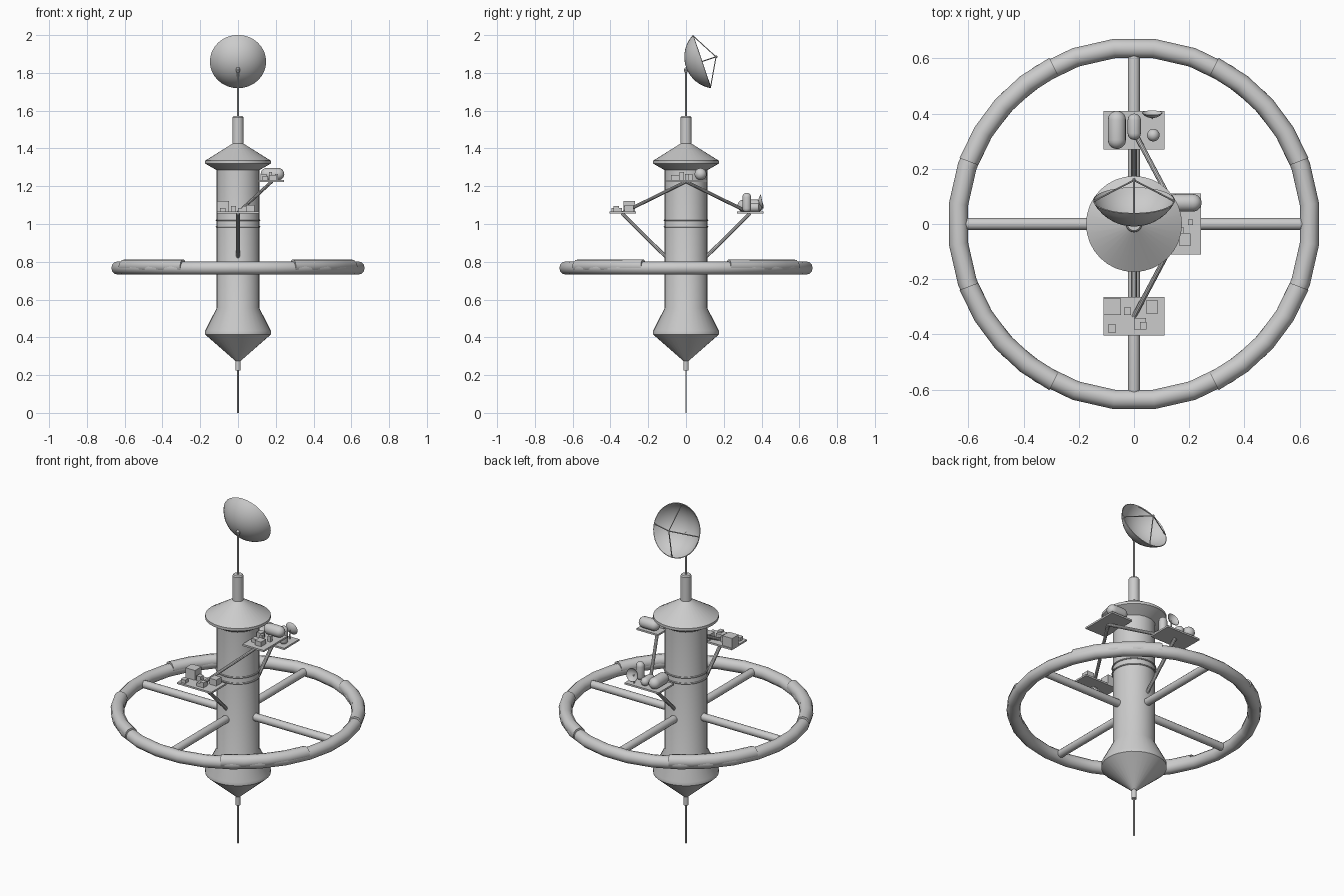
import bpy, bmesh, math
from mathutils import Matrix, Vector

if "Cube" in bpy.data.objects:
    bpy.data.objects.remove(bpy.data.objects["Cube"])


def finish(bm, name, mat=Matrix()):
    # Weld, orient, smooth with sharp creases kept, and link
    bmesh.ops.remove_doubles(bm, verts=bm.verts, dist=1e-5)
    bmesh.ops.recalc_face_normals(bm, faces=bm.faces)
    for f in bm.faces:
        f.smooth = True
    for e in bm.edges:
        e.smooth = len(e.link_faces) == 2 and e.calc_face_angle(0) < math.radians(32)
    me = bpy.data.meshes.new(name)
    bm.to_mesh(me)
    bm.free()
    me.transform(mat)
    ob = bpy.data.objects.new(name, me)
    bpy.context.collection.objects.link(ob)
    return ob


def lathe(name, profile, n=32, start=0, sweep=360, closed=False, mat=Matrix()):
    # Revolve (radius, height) points around z
    bm = bmesh.new()
    rows = []
    for i in range(n + 1):
        a = math.radians(start + sweep * i / n)
        rows.append([bm.verts.new((r * math.cos(a), r * math.sin(a), z)) for r, z in profile])
    m = len(profile)
    for i in range(n):
        for j in range(m if closed else m - 1):
            k = (j + 1) % m
            bm.faces.new((rows[i][j], rows[i + 1][j], rows[i + 1][k], rows[i][k]))
    if closed and sweep < 360:
        bm.faces.new(rows[0])
        bm.faces.new(rows[-1])
    bmesh.ops.dissolve_degenerate(bm, dist=1e-6, edges=bm.edges)
    return finish(bm, name, mat)


def circle(r, cx, cz, n):
    return [(cx + r * math.cos(2 * math.pi * i / n), cz + r * math.sin(2 * math.pi * i / n)) for i in range(n)]


def along(p, q):
    p, q = Vector(p), Vector(q)
    d = q - p
    return Matrix.Translation(p) @ d.to_track_quat('Z', 'Y').to_matrix().to_4x4(), d.length


def rod(name, p, q, r, n=10):
    m, l = along(p, q)
    return lathe(name, [(0, 0), (r, 0), (r, l), (0, l)], n, mat=m)


def capsule(name, p, q, r, n=16):
    m, l = along(p, q)
    arc = [math.radians(t) for t in range(0, 91, 18)]
    prof = [(r * math.sin(t), r - r * math.cos(t)) for t in arc]
    prof += [(x, l - z) for x, z in reversed(prof)]
    return lathe(name, prof, n, mat=m)


def box(name, x0, x1, y0, y1, z0, z1):
    bm = bmesh.new()
    bmesh.ops.create_cube(bm, size=1)
    size = Matrix.Diagonal((x1 - x0, y1 - y0, z1 - z0, 1))
    return finish(bm, name, Matrix.Translation(((x0 + x1) / 2, (y0 + y1) / 2, (z0 + z1) / 2)) @ size)


def dish(name, rim, depth, pos, tilt, thick, n=32):
    # Spherical cap shell, vertex at pos, opening along tilted +z
    R = (rim * rim + depth * depth) / (2 * depth)
    top = math.acos(1 - depth / R)
    outer = [(R * math.sin(top * i / 8), R - R * math.cos(top * i / 8)) for i in range(9)]
    inner = [(x * (1 - thick / R), R + (z - R) * (1 - thick / R)) for x, z in outer]
    mat = Matrix.Translation(pos) @ Matrix.Rotation(math.radians(tilt), 4, 'X')
    lathe(name, outer + inner[::-1], n, mat=mat)
    return mat


# Central hull with flared ends and top neck
lathe("hull", [(0, 0.225), (0.014, 0.225), (0.014, 0.275), (0.174, 0.415), (0.174, 0.435),
               (0.113, 0.555), (0.113, 1.285), (0.174, 1.32), (0.174, 1.335), (0.03, 1.425),
               (0.029, 1.565), (0.024, 1.572), (0, 1.572)], 32)
for i, z in enumerate((0.985, 1.02)):
    lathe(f"hull_band_{i}", circle(0.004, 0.115, z, 6), 32, closed=True)

# Masts
rod("lower_antenna", (0, 0, 0), (0, 0, 0.24), 0.004)
rod("upper_mast", (0, 0, 1.56), (0, 0, 1.82), 0.005)
capsule("mast_joint", (0, 0, 1.80), (0, 0, 1.83), 0.01, 10)

# Main dish with four feed struts
axis = Vector((0, 0.947, 0.321))
centre = Vector((0, 0.085, 1.86))
mat = dish("main_dish", 0.149, 0.09, centre - axis * 0.09, -71.3, 0.004)
feed = Vector((0, 0, 0.168))
for i in range(4):
    a = i * math.pi / 2
    edge = Vector((0.145 * math.cos(a), 0.145 * math.sin(a), 0.088))
    rod(f"feed_strut_{i}", mat @ edge, mat @ feed, 0.003, 6)
capsule("feed_tip", mat @ Vector((0, 0, 0.162)), mat @ Vector((0, 0, 0.176)), 0.006, 8)

# Habitat ring, raised covers and spokes
lathe("ring", circle(0.035, 0.64, 0.767, 12), 28, start=180 / 28, closed=True)
for i, a in enumerate((20.7, 117, 200.7, 297)):
    lathe(f"ring_cover_{i}", circle(0.036, 0.64, 0.777, 12), 4, a, 42.3, True)
for i in range(4):
    d = Vector((math.cos(i * math.pi / 2), math.sin(i * math.pi / 2), 0))
    h = Vector((0, 0, 0.767))
    capsule(f"spoke_{i}", d * 0.09 + h, d * 0.625 + h, 0.022, 12)

# Equipment platforms and their supports
box("back_platform", -0.11, 0.11, 0.27, 0.41, 1.055, 1.065)
box("front_platform", -0.11, 0.11, -0.405, -0.265, 1.055, 1.065)
box("side_platform", 0.105, 0.243, -0.11, 0.11, 1.223, 1.233)
for name, s in (("back", 1), ("front", -1)):
    rod(f"{name}_lower_arm", (0, 0.1 * s, 0.82), (0, 0.34 * s, 1.057), 0.01)
    rod(f"{name}_upper_arm", (0, 0.335 * s, 1.06), (0.178, 0, 1.224), 0.009)

# Front platform boxes: x0, x1, y0, y1, top
for i, (x0, x1, y0, y1, t) in enumerate((
        (-0.11, -0.047, -0.33, -0.27, 1.122), (-0.036, -0.01, -0.33, -0.303, 1.095),
        (0.043, 0.087, -0.325, -0.278, 1.1), (-0.094, -0.065, -0.394, -0.365, 1.085),
        (0.0, 0.043, -0.383, -0.34, 1.085), (0.022, 0.045, -0.383, -0.355, 1.095))):
    box(f"front_unit_{i}", x0, x1, y0, y1, 1.06, t)

# Side platform boxes and tank
for i, (x0, x1, y0, y1, t) in enumerate((
        (0.195, 0.213, -0.004, 0.016, 1.265), (0.165, 0.205, -0.08, -0.035, 1.26),
        (0.13, 0.16, -0.06, -0.03, 1.255), (0.12, 0.15, 0.0, 0.035, 1.265),
        (0.165, 0.18, -0.035, -0.01, 1.275))):
    box(f"side_unit_{i}", x0, x1, y0, y1, 1.23, t)
capsule("side_tank", (0.12, 0.077, 1.264), (0.245, 0.077, 1.264), 0.032)

# Back platform tanks and small dish
capsule("back_large_tank", (-0.062, 0.272, 1.096), (-0.062, 0.41, 1.096), 0.033)
capsule("back_small_tank", (0.001, 0.305, 1.088), (0.001, 0.4, 1.088), 0.024)
capsule("back_upright_tank", (0.07, 0.322, 1.06), (0.07, 0.322, 1.165), 0.023)
dish("small_dish", 0.038, 0.018, (0.066, 0.385, 1.115), -78, 0.002, 20)
rod("small_dish_post", (0.066, 0.385, 1.06), (0.066, 0.387, 1.116), 0.004, 8)
